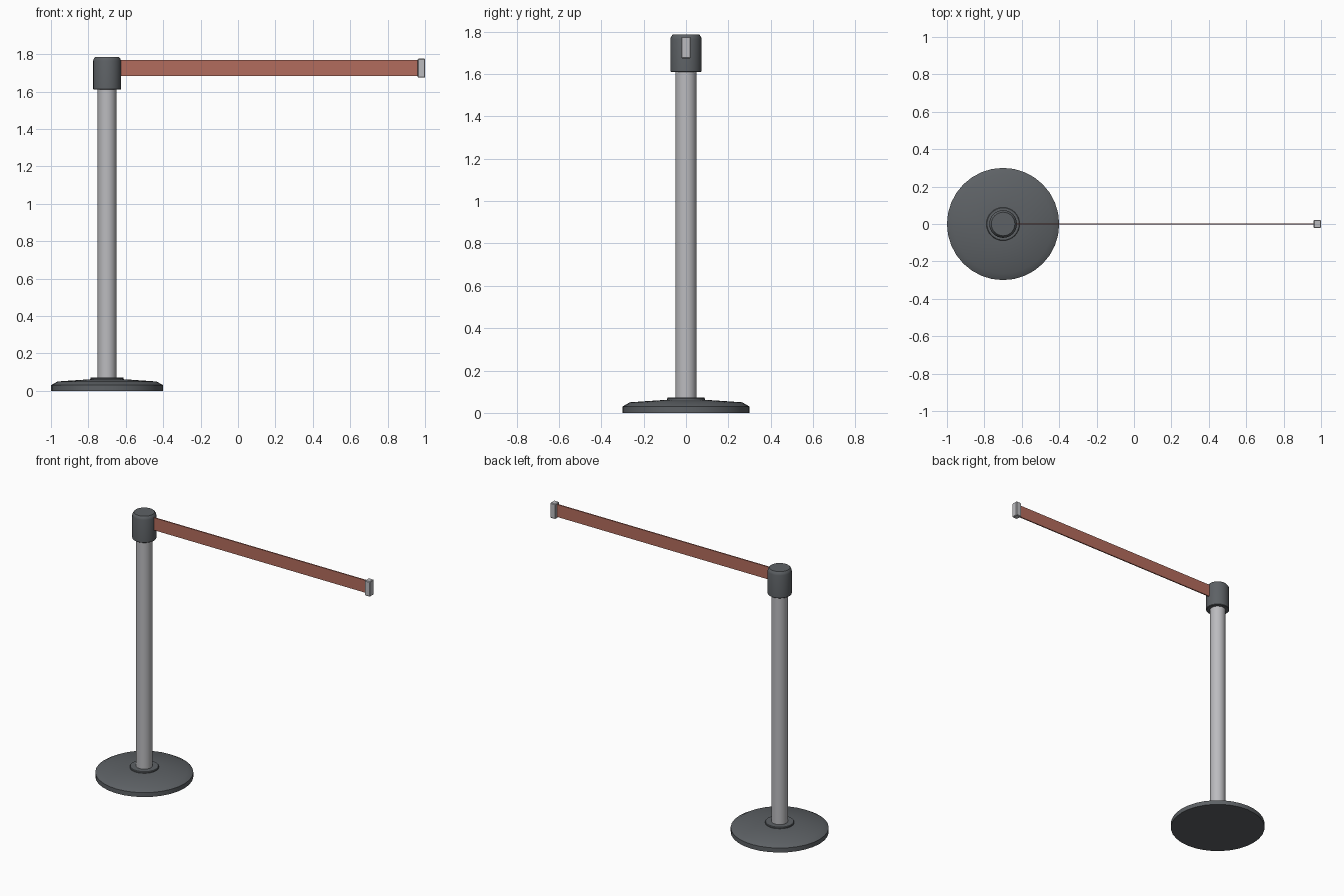
import bpy, bmesh, math

if "Cube" in bpy.data.objects:
    bpy.data.objects.remove(bpy.data.objects["Cube"])

POST_X = -0.7


def material(name, color):
    m = bpy.data.materials.new(name)
    m.diffuse_color = (*color, 1)
    m.use_nodes = True
    m.node_tree.nodes["Principled BSDF"].inputs["Base Color"].default_value = m.diffuse_color
    return m


dark = material("dark_plastic", (0.11, 0.12, 0.13))
red = material("belt_red", (0.45, 0.15, 0.11))
steel = material("steel", (0.5, 0.5, 0.52))


def finish(name, bm, mat, smooth=True):
    bmesh.ops.recalc_face_normals(bm, faces=bm.faces)
    me = bpy.data.meshes.new(name)
    bm.to_mesh(me)
    bm.free()
    ob = bpy.data.objects.new(name, me)
    bpy.context.collection.objects.link(ob)
    me.materials.append(mat)
    if smooth:
        bpy.ops.object.select_all(action='DESELECT')
        ob.select_set(True)
        bpy.context.view_layer.objects.active = ob
        bpy.ops.object.shade_smooth_by_angle(angle=math.radians(30))
    return ob


def lathe(name, profile, mat, sides=32):
    """Closed solid of revolution around the post axis; profile is (radius, z)."""
    bm = bmesh.new()
    rings = []
    for r, z in profile:
        rings.append([bm.verts.new((POST_X + r * math.cos(2 * math.pi * i / sides),
                                    r * math.sin(2 * math.pi * i / sides), z))
                      for i in range(sides)])
    for a, b in zip(rings, rings[1:]):
        for i in range(sides):
            j = (i + 1) % sides
            bm.faces.new((a[i], a[j], b[j], b[i]))
    bm.faces.new(rings[0])
    bm.faces.new(rings[-1])
    return finish(name, bm, mat)


def box(name, lo, hi, mat, bevel=0):
    bm = bmesh.new()
    bmesh.ops.create_cube(bm, size=1)
    for v in bm.verts:
        v.co = [(l + h) / 2 + c * (h - l) for l, h, c in zip(lo, hi, v.co)]
    if bevel:
        bmesh.ops.bevel(bm, geom=bm.edges[:], offset=bevel, segments=1, affect='EDGES')
    return finish(name, bm, mat, smooth=False)


# weighted base with sloping top
lathe("base", [(0.3, 0), (0.3, 0.03), (0.265, 0.05), (0.09, 0.062), (0.05, 0.063)], dark)
# collar where the post meets the base
lathe("base_collar", [(0.089, 0.055), (0.089, 0.068), (0.086, 0.072)], dark)
# post
lathe("post", [(0.05, 0.06), (0.05, 1.63)], steel)
# belt housing on top of the post
lathe("belt_housing", [(0.071, 1.61), (0.074, 1.613), (0.074, 1.765),
                       (0.071, 1.776), (0.063, 1.786)], dark)
# belt and its end clip
box("belt", (-0.66, -0.004, 1.684), (0.975, 0.004, 1.768), red)
box("belt_clip", (0.961, -0.022, 1.674), (1.0, 0.022, 1.776), steel, bevel=0.004)
